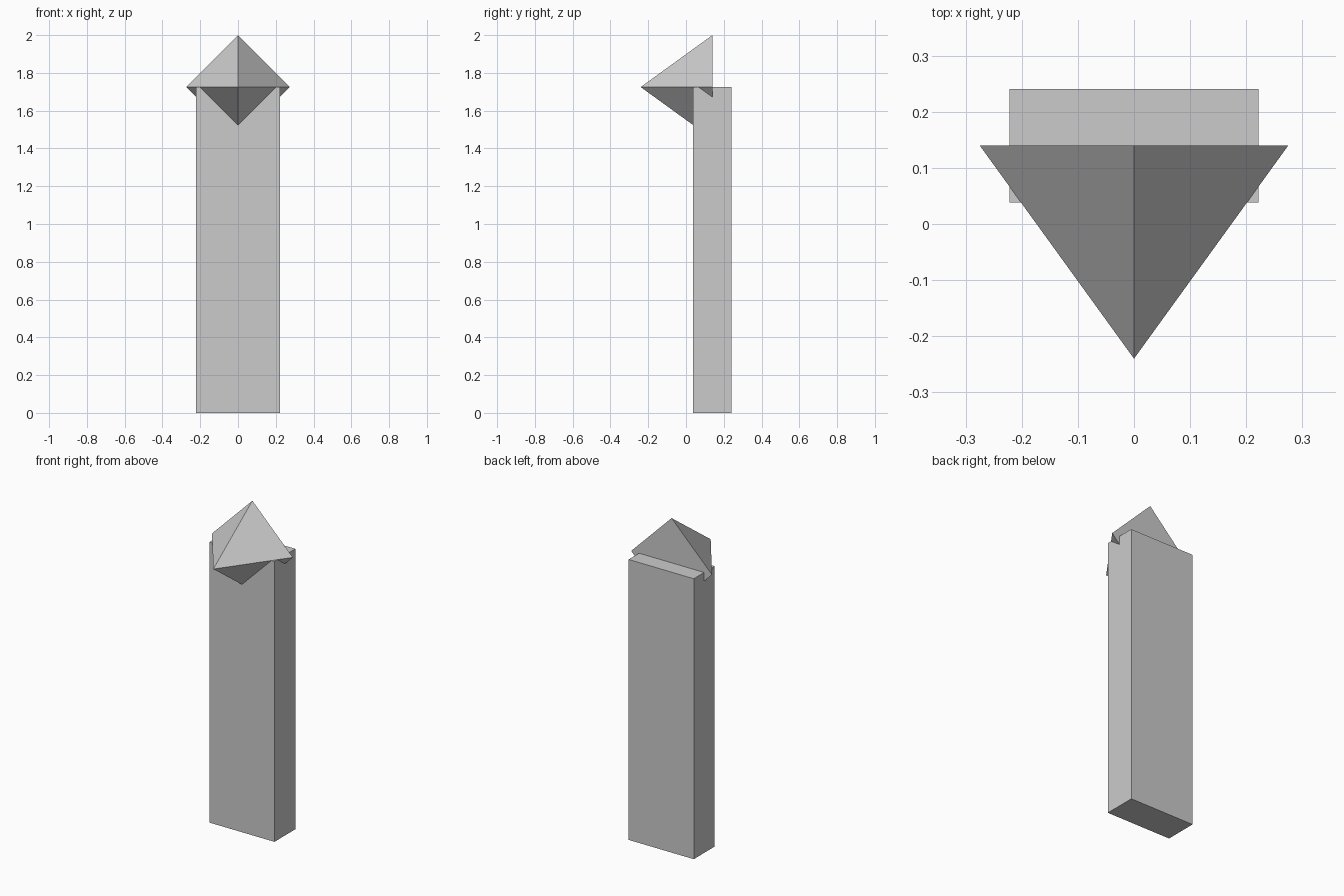
import bpy, bmesh
from mathutils import Matrix, Vector

if "Cube" in bpy.data.objects:
    bpy.data.objects.remove(bpy.data.objects["Cube"])


def add_object(name, bm):
    bmesh.ops.recalc_face_normals(bm, faces=bm.faces)
    mesh = bpy.data.meshes.new(name)
    bm.to_mesh(mesh)
    bm.free()
    obj = bpy.data.objects.new(name, mesh)
    bpy.context.collection.objects.link(obj)
    return obj


TOP = 1.725      # top of the slab and centre of the head
RADIUS = 0.275   # half diagonal of the diamond base

# Tall slab standing on the ground
bm = bmesh.new()
bmesh.ops.create_cube(bm, size=1.0)
bmesh.ops.scale(bm, vec=(0.443, 0.203, TOP), verts=bm.verts)
bmesh.ops.translate(bm, vec=(0, 0.1395, TOP / 2), verts=bm.verts)
add_object("body", bm)

# Four-sided pyramid pointing forward, diamond base at the back, sunk into the slab top
bm = bmesh.new()
base = [bm.verts.new((x * RADIUS, 0.14, TOP + z * RADIUS))
        for x, z in ((1, 0), (0, 1), (-1, 0), (0, -1))]
tip = bm.verts.new((0, -0.24, TOP))
bm.faces.new(base)
for i in range(4):
    bm.faces.new((base[i], base[(i + 1) % 4], tip))
add_object("pointed_head", bm)
